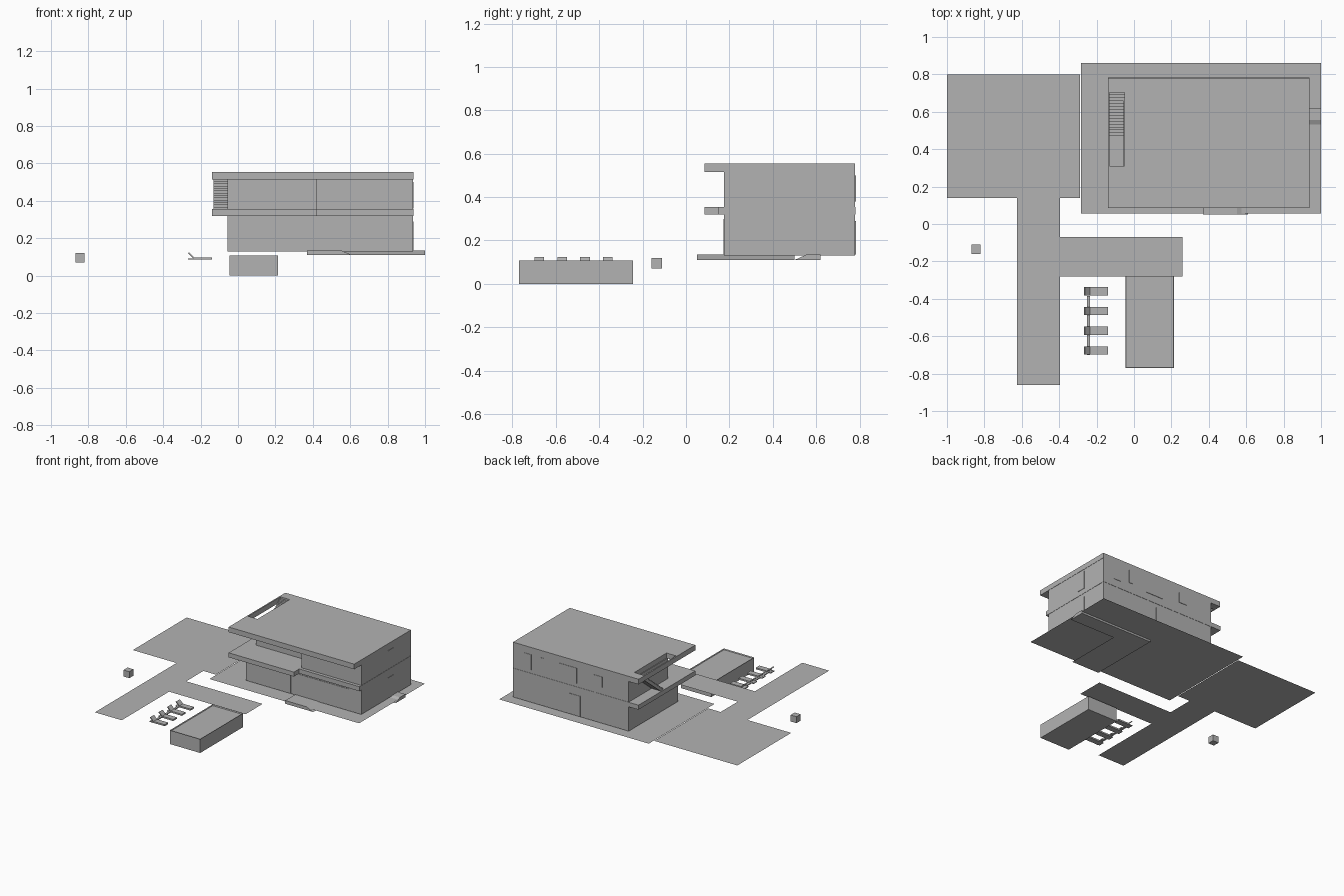
import bpy, bmesh
from mathutils import Vector

# One flat grey for the whole model
grey = bpy.data.materials.new("plain_grey")
grey.diffuse_color = (0.45, 0.45, 0.45, 1)


def finish(name, bm):
    bmesh.ops.recalc_face_normals(bm, faces=bm.faces)
    mesh = bpy.data.meshes.new(name)
    bm.to_mesh(mesh)
    bm.free()
    mesh.materials.append(grey)
    ob = bpy.data.objects.new(name, mesh)
    bpy.context.collection.objects.link(ob)
    return ob


def prism(name, outline, axis, lo, hi):
    """Extrude a 2D outline along an axis (outline uses the other two axes in order)."""
    bm = bmesh.new()

    def place(p, d):
        c = list(p)
        c.insert(axis, d)
        return Vector(c)
    verts = [bm.verts.new(place(p, lo)) for p in outline]
    face = bm.faces.new(verts)
    if hi > lo:
        ext = bmesh.ops.extrude_face_region(bm, geom=[face])
        shift = place((0, 0), hi - lo)
        moved = [v for v in ext["geom"] if isinstance(v, bmesh.types.BMVert)]
        bmesh.ops.translate(bm, verts=moved, vec=shift)
    return finish(name, bm)


def box(name, x0, x1, y0, y1, z0, z1):
    return prism(name, [(x0, y0), (x1, y0), (x1, y1), (x0, y1)], 2, z0, z1)


# Ground sheets: driveway with path, and terrace under the house
GROUND = 0.125
prism("driveway_and_path", [(-1, 0.80), (-1, 0.14), (-0.625, 0.14), (-0.625, -0.86),
      (-0.395, -0.86), (-0.395, -0.28), (0.26, -0.28), (0.26, -0.07),
      (-0.395, -0.07), (-0.395, 0.14), (-0.288, 0.14), (-0.288, 0.80)], 2, GROUND, GROUND)
prism("terrace", [(-0.283, 0.055), (1, 0.055), (1, 0.86), (-0.283, 0.86)], 2, GROUND, GROUND)

# Entrance steps with one sloped side each
prism("front_step", [(0.37, 0.11), (0.61, 0.11), (0.55, 0.135), (0.37, 0.135)], 1, 0.05, 0.5)
prism("side_step", [(0.5, 0.11), (0.62, 0.11), (0.62, 0.135), (0.555, 0.135)], 0, 0.37, 1.0)

# Lower and upper storeys; the upper left part is set back behind the balcony
box("lower_storey", -0.055, 0.935, 0.175, 0.78, 0.13, 0.32)
prism("upper_storey", [(-0.055, 0.30), (0.42, 0.30), (0.42, 0.175), (0.935, 0.175),
      (0.935, 0.78), (-0.055, 0.78)], 2, 0.355, 0.515)

# Balcony slab, deeper on the left, shallow ledge on the right
prism("balcony_slab", [(-0.14, 0.085), (0.42, 0.085), (0.42, 0.15), (0.937, 0.15),
      (0.937, 0.782), (-0.055, 0.782), (-0.14, 0.782)], 2, 0.32, 0.355)

# Roof slab framing a stair opening
for name, x0, x1, y0, y1 in [("roof_main", -0.05, 0.937, 0.085, 0.78),
                             ("roof_edge_strip", -0.14, -0.13, 0.085, 0.78),
                             ("roof_front_strip", -0.13, -0.05, 0.085, 0.31),
                             ("roof_back_strip", -0.13, -0.05, 0.72, 0.78)]:
    box(name, x0, x1, y0, y1, 0.515, 0.555)

# Outside stair from balcony to roof
N = 16
run, rise = 0.25 / N, 0.2 / N
stair = []
for i in range(N):
    stair += [(0.47 + i * run, 0.355 + i * rise), (0.47 + i * run, 0.355 + (i + 1) * rise)]
stair += [(0.72, 0.555), (0.72, 0.53), (0.50, 0.355)]
prism("roof_stair", stair, 0, -0.13, -0.05)

# Thin door and window plates: front and back (x range), right side (y range)
T = 0.003
for i, (a, b, z0, z1, y) in enumerate([
        (0.22, 0.33, 0.135, 0.30, 0.175), (0.36, 0.83, 0.135, 0.30, 0.175),
        (0.33, 0.39, 0.36, 0.51, 0.30),
        (0.78, 0.84, 0.38, 0.50, 0.78), (0.67, 0.70, 0.40, 0.50, 0.78),
        (0.39, 0.54, 0.38, 0.50, 0.78), (0.17, 0.24, 0.41, 0.49, 0.78),
        (0.36, 0.45, 0.135, 0.29, 0.78)]):
    box(f"opening_{i}", a, b, y - T, y + T, z0, z1)
for i, (z0, z1) in enumerate([(0.135, 0.29), (0.36, 0.50)]):
    box(f"side_door_{i}", 0.935 - T, 0.935 + T, 0.50, 0.57, z0, z1)

# Pool: box with a thin raised rim around the water
bm = bmesh.new()
bmesh.ops.create_cube(bm, size=1)
for v in bm.verts:
    v.co = Vector((0.085 + v.co.x * 0.26, -0.5075 + v.co.y * 0.525, 0.0535 + v.co.z * 0.107))
top = max(bm.faces, key=lambda f: f.calc_center_median().z)
bmesh.ops.inset_region(bm, faces=[top], thickness=0.005)
bmesh.ops.translate(bm, verts=top.verts, vec=(0, 0, -0.008))
finish("pool", bm)

# Sun loungers with raised backs, joined by a bar
for i in range(4):
    y = -0.36 - i * 0.1055
    a, b = y - 0.022, y + 0.022
    box(f"lounger_bed_{i}", -0.235, -0.14, a, b, 0.085, 0.097)
    prism(f"lounger_back_{i}", [(-0.235, 0.088), (-0.235, 0.097), (-0.262, 0.124),
          (-0.268, 0.119)], 1, a, b)
    box(f"lounger_base_{i}", -0.268, -0.235, a, b, 0.085, 0.091)
box("lounger_bar", -0.252, -0.236, -0.70, -0.385, 0.085, 0.092)

# Small cube beside the path
box("garden_cube", -0.87, -0.82, -0.16, -0.11, 0.07, 0.12)
